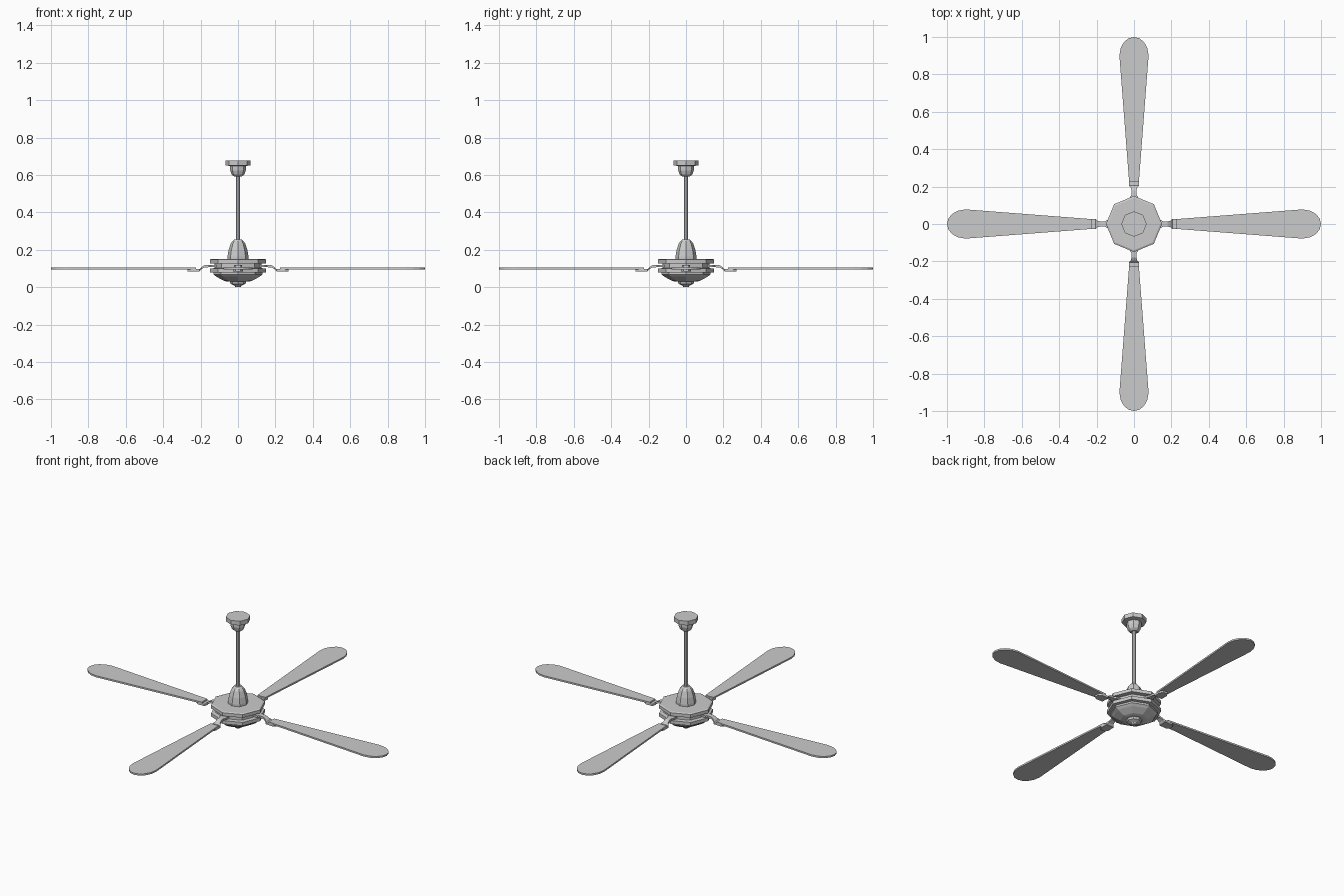
import bpy, bmesh, math

old = bpy.data.objects.get("Cube")
if old:
    bpy.data.objects.remove(old, do_unlink=True)

grey = bpy.data.materials.new("light grey")
colour = (0.6, 0.6, 0.6, 1)
grey.diffuse_color = colour
grey.use_nodes = True
grey.node_tree.nodes["Principled BSDF"].inputs["Base Color"].default_value = colour


def finish(name, bm):
    bmesh.ops.recalc_face_normals(bm, faces=bm.faces)
    mesh = bpy.data.meshes.new(name)
    bm.to_mesh(mesh)
    bm.free()
    mesh.materials.append(grey)
    obj = bpy.data.objects.new(name, mesh)
    bpy.context.collection.objects.link(obj)
    return obj


def lathe(name, profile, sides=8):
    """Turn (radius, height) points about z and cap both ends."""
    bm = bmesh.new()
    rings = []
    for r, z in profile:
        angles = [math.tau * i / sides for i in range(sides)]
        rings.append([bm.verts.new((r * math.cos(a), r * math.sin(a), z)) for a in angles])
    for lo, hi in zip(rings, rings[1:]):
        for i in range(sides):
            j = (i + 1) % sides
            bm.faces.new((lo[i], lo[j], hi[j], hi[i]))
    bm.faces.new(rings[0])
    bm.faces.new(rings[-1])
    return finish(name, bm)


def strap(name, path, thick):
    """Bent flat bar along x from (x, centre z, half width) stations."""
    bm = bmesh.new()
    rings = []
    for x, z, w in path:
        corners = ((-w, -1), (w, -1), (w, 1), (-w, 1))
        rings.append([bm.verts.new((x, y, z + s * thick / 2)) for y, s in corners])
    for a, b in zip(rings, rings[1:]):
        for i in range(4):
            j = (i + 1) % 4
            bm.faces.new((a[i], a[j], b[j], b[i]))
    bm.faces.new(rings[0])
    bm.faces.new(rings[-1])
    return finish(name, bm)


def blade(name):
    """Tapered paddle with a rounded tip."""
    bm = bmesh.new()
    outline = [(0.225, -0.026)]
    for i in range(9):
        a = math.pi * (i / 8 - 0.5)
        outline.append((0.9 + 0.1 * math.cos(a), 0.078 * math.sin(a)))
    outline.append((0.225, 0.026))
    face = bm.faces.new([bm.verts.new((x, y, 0.095)) for x, y in outline])
    top = bmesh.ops.extrude_face_region(bm, geom=[face])
    verts = [v for v in top["geom"] if isinstance(v, bmesh.types.BMVert)]
    bmesh.ops.translate(bm, verts=verts, vec=(0, 0, 0.01))
    return finish(name, bm)


# Ceiling mount, rod and bell cover
lathe("ceiling_mount", [(0.02, 0.592), (0.034, 0.603), (0.042, 0.625), (0.042, 0.648),
                        (0.068, 0.652), (0.068, 0.678)])
lathe("down_rod", [(0.012, 0.24), (0.012, 0.6)])
lathe("bell_cover", [(0.056, 0.145), (0.056, 0.165), (0.05, 0.2), (0.038, 0.235),
                     (0.028, 0.247), (0.02, 0.256)])

# Motor housing with a recessed band
lathe("motor_housing", [(0.125, 0.078), (0.15, 0.08), (0.15, 0.1), (0.125, 0.102),
                        (0.125, 0.126), (0.15, 0.128), (0.15, 0.148), (0.14, 0.152)])

# Stepped bowl and cap underneath
lathe("lower_bowl", [(0.06, 0.03), (0.075, 0.034), (0.115, 0.056), (0.13, 0.068), (0.13, 0.08)])
lathe("bottom_cap", [(0.013, 0), (0.02, 0.009), (0.04, 0.018), (0.045, 0.032)])

# Four bent arms carrying the blades
arm_path = [(0.1, 0.113, 0.022), (0.145, 0.113, 0.022), (0.155, 0.113, 0.014),
            (0.178, 0.112, 0.014), (0.195, 0.102, 0.016), (0.205, 0.091, 0.026),
            (0.25, 0.09, 0.026), (0.27, 0.09, 0.014)]
for i, side in enumerate(("left", "back", "right", "front")):
    parts = (strap(side + "_arm", arm_path, 0.012), blade(side + "_blade"))
    for part in parts:
        part.rotation_euler.z = i * math.pi / 2
